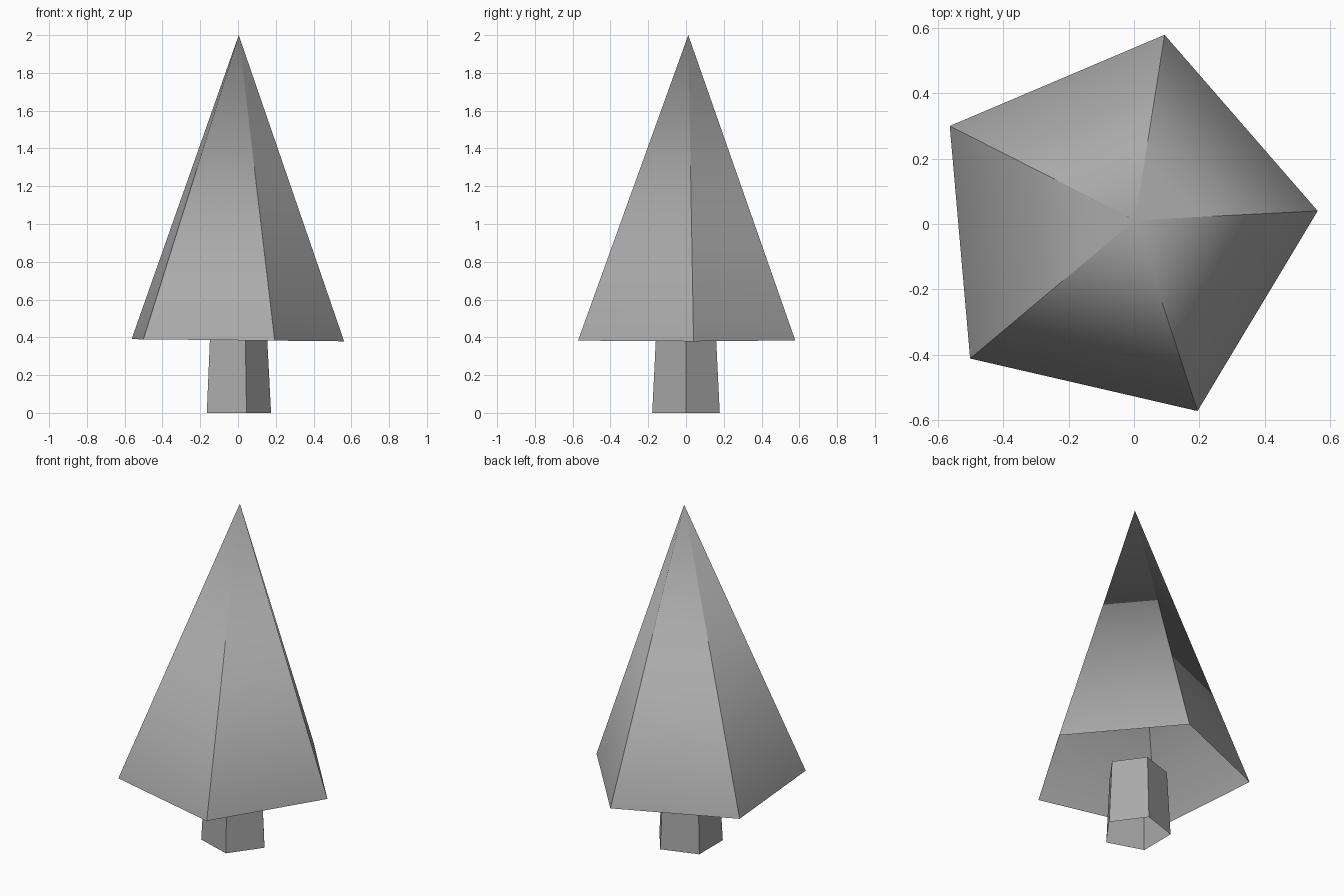
import bpy
import math
from mathutils import Vector

SIDES = 5

cube = bpy.data.objects.get("Cube")
if cube:
    bpy.data.objects.remove(cube, do_unlink=True)

grey = bpy.data.materials.new("plain grey")
grey.use_nodes = True
COLOUR = (0.4, 0.4, 0.4, 1)
grey.diffuse_color = COLOUR
grey.node_tree.nodes["Principled BSDF"].inputs["Base Color"].default_value = COLOUR


def ring(centre, radius, turn=0, tilt=0):
    """Regular pentagon around a centre, optionally tilted along x."""
    points = []
    for i in range(SIDES):
        a = math.radians(turn) + math.tau * i / SIDES
        x = radius * math.cos(a)
        points.append(Vector(centre) + Vector((x, radius * math.sin(a), tilt * x)))
    return points


def add_part(name, points, faces):
    mesh = bpy.data.meshes.new(name)
    mesh.from_pydata(points, [], faces)
    mesh.materials.append(grey)
    mesh.update()
    part = bpy.data.objects.new(name, mesh)
    bpy.context.collection.objects.link(part)
    return part


pairs = [(i, (i + 1) % SIDES) for i in range(SIDES)]

# Trunk: open tapered tube with flat sides
add_part("trunk",
         ring((-0.013, 0, 0), 0.188) + ring((-0.013, 0, 0.385), 0.168),
         [(i, j, j + SIDES, i + SIDES) for i, j in pairs])

# Foliage: hollow pyramid, open underneath, with a slightly off-centre tip
foliage = add_part("foliage",
                   ring((-0.043, -0.013, 0.385), 0.607, turn=5, tilt=-0.01)
                   + [Vector((0.004, 0.012, 2))],
                   [(i, j, SIDES) for i, j in pairs])

# Foliage shading: crisp corners at the rim that blend together at the tip
mesh = foliage.data
mesh.polygons.foreach_set("use_smooth", [True] * len(mesh.polygons))
normals = [Vector((0, 0, 1))] * len(mesh.loops)
for face in mesh.polygons:
    for k in face.loop_indices:
        if mesh.loops[k].vertex_index < SIDES:
            normals[k] = face.normal.copy()
mesh.normals_split_custom_set(normals)
mesh.update()
